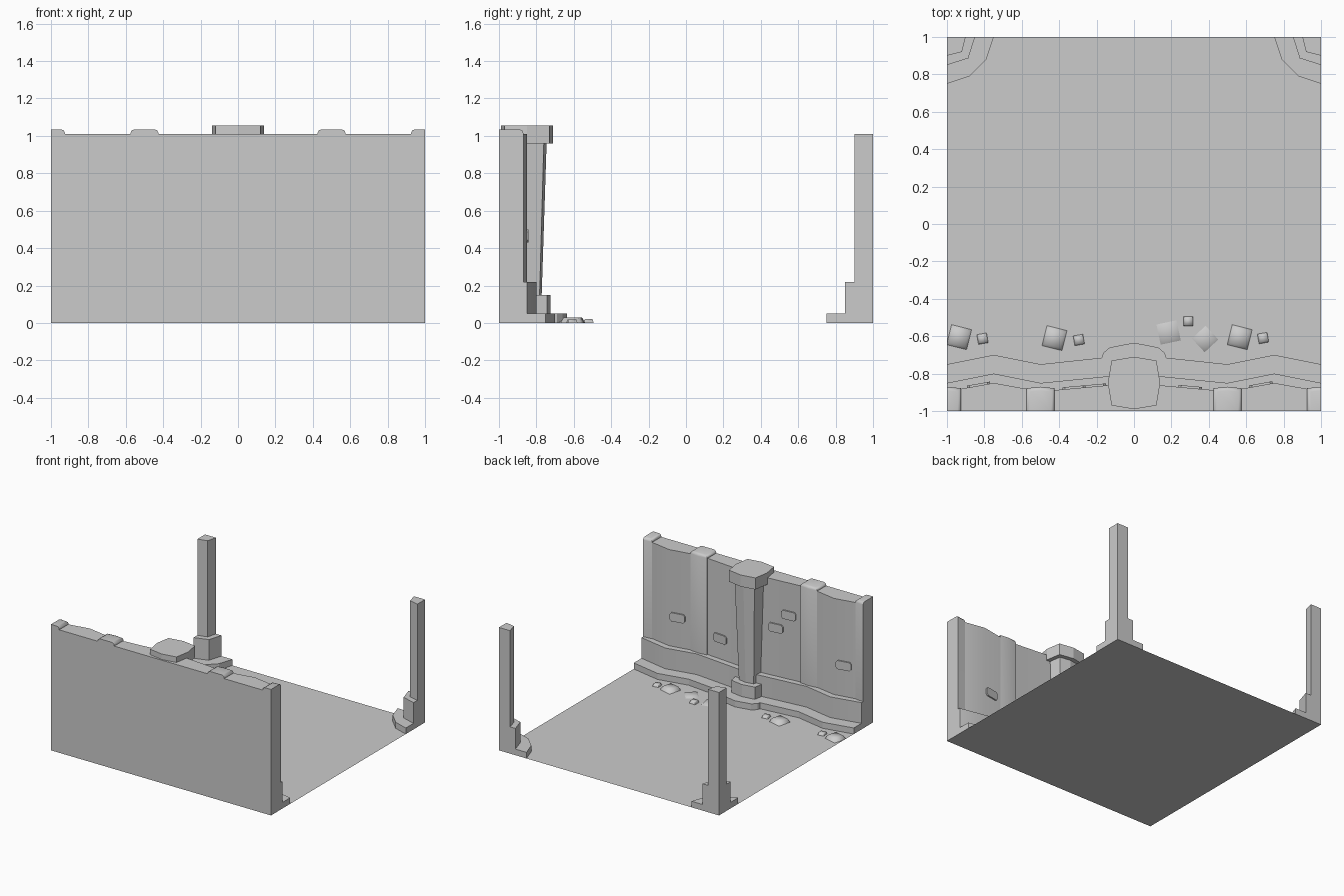
import bpy, bmesh, math
from mathutils import Vector

if "Cube" in bpy.data.objects:
    bpy.data.objects.remove(bpy.data.objects["Cube"])


def finish(name, bm, smooth=None):
    bmesh.ops.recalc_face_normals(bm, faces=bm.faces)
    me = bpy.data.meshes.new(name)
    bm.to_mesh(me)
    bm.free()
    ob = bpy.data.objects.new(name, me)
    bpy.context.collection.objects.link(ob)
    if smooth:
        bpy.ops.object.select_all(action='DESELECT')
        ob.select_set(True)
        bpy.context.view_layer.objects.active = ob
        bpy.ops.object.shade_smooth_by_angle(angle=math.radians(smooth))
    return ob


def prism(name, plan, z0, z1, s0=1, s1=1, centre=(0, 0), smooth=None, bevel=0):
    """Plan outline extruded from z0 to z1, with a scale at each end."""
    bm = bmesh.new()
    cx, cy = centre
    lo, hi = [[bm.verts.new((cx + x * s, cy + y * s, z)) for x, y in plan]
              for s, z in ((s0, z0), (s1, z1))]
    bm.faces.new(lo)
    bm.faces.new(hi)
    n = len(plan)
    for i in range(n):
        j = (i + 1) % n
        bm.faces.new((lo[i], lo[j], hi[j], hi[i]))
    if bevel:
        def outer(e):
            a, b = (v.co for v in e.verts)
            return (a.y < -.999 and b.y < -.999) or (abs(a.x) > .999 and abs(b.x) > .999)
        edges = [e for e in bm.edges
                 if all(v.co.z > z1 - 1e-4 for v in e.verts) and not outer(e)]
        bmesh.ops.bevel(bm, geom=edges, offset=bevel, segments=2, profile=.5, affect='EDGES')
    return finish(name, bm, smooth)


def wall_plan(half):
    """Mirror the front line in x and close it along the back."""
    left = [(-x, y) for x, y in reversed(half) if x > 0]
    return [(-1, -1)] + left + half + [(1, -1)]


# floor
prism_floor = bmesh.new()
bmesh.ops.create_grid(prism_floor, x_segments=1, y_segments=1, size=1)
finish("floor", prism_floor)

# stepped wall
prism("wall_plinth", wall_plan([(0, -.635), (.13, -.66), (.165, -.69), (.172, -.715),
      (.5, -.75), (.75, -.70), (1, -.75)]), 0, .05)
prism("wall_skirting", wall_plan([(0, -.80), (.5, -.85), (.75, -.80), (1, -.85)]),
      0, .22, smooth=30)
FRONT = [(0, -.85), (.5, -.895), (.75, -.85), (1, -.895)]
prism("wall_panel", wall_plan(FRONT), 0, 1.01, smooth=30)

# pilasters, whole ones inside and half ones at the wall ends
for c in (-.5, .5):
    prism("pilaster", [(c - .075, -1), (c - .075, -.878), (c, -.87), (c + .075, -.878),
          (c + .075, -1)], .2, 1.035, smooth=50, bevel=.02)
for s in (-1, 1):
    prism("end_pilaster", [(s, -1), (s, -.87), (s * .925, -.878), (s * .925, -1)],
          .2, 1.035, smooth=50, bevel=.02)

# central pillar
OCT = [(0, .14), (.12, .12), (.14, 0), (.12, -.12), (0, -.14),
       (-.12, -.12), (-.14, 0), (-.12, .12)]
C = (0, -.85)
prism("pillar_foot", OCT, 0, .15, .9, .9, C)
prism("pillar_shaft", OCT, .15, .97, .56, .75, C)
prism("pillar_cap", OCT, .96, 1.055, 1, 1, C)

# corner columns
for s in (-1, 1):
    for name, r, k, z in (("corner_shaft", .1, .8, 1.01), ("corner_foot", .15, .76, .22)):
        prism(name, [(s, 1), (s, 1 - r), (s * (1 - r * k), 1 - r * k), (s * (1 - r), 1)], 0, z)
    prism("corner_plinth", [(s, 1), (s, .75), (s * .88, .79), (s * .79, .88), (s * .75, 1)], 0, .05)


def wall_y(x):
    x = abs(x)
    for (x0, y0), (x1, y1) in zip(FRONT, FRONT[1:]):
        if x <= x1:
            return y0 + (y1 - y0) * (x - x0) / (x1 - x0)


# raised bricks following the wall angle
for x, z in ((.68, .465), (.30, .39), (-.32, .745), (-.21, .617), (-.83, .475)):
    bm = bmesh.new()
    bmesh.ops.create_cube(bm, size=1)
    bmesh.ops.scale(bm, vec=(.125, .03, .07), verts=bm.verts)
    edges = [e for e in bm.edges if abs(e.verts[0].co.y - e.verts[1].co.y) > .01]
    bmesh.ops.bevel(bm, geom=edges, offset=.014, segments=1, affect='EDGES')
    ob = finish("brick", bm)
    ob.location = (x, wall_y(x) - .004, z)
    ob.rotation_euler.z = math.atan2(wall_y(x + .01) - wall_y(x - .01), .02)

# loose stones on the floor: x, y, width, height, turn
for x, y, w, h, a in ((-.935, -.605, .11, .028, -14), (-.81, -.613, .053, .018, 10),
                      (-.425, -.61, .11, .028, -14), (-.295, -.62, .053, .018, 10),
                      (.185, -.58, .11, .012, 12), (.29, -.52, .053, .022, 0),
                      (.38, -.615, .10, .012, 43),
                      (.565, -.605, .11, .028, -14), (.69, -.61, .053, .018, 10)):
    pts = [(w * .707 * math.cos(math.radians(a + 45 + 90 * i)),
            w * .707 * math.sin(math.radians(a + 45 + 90 * i))) for i in range(4)]
    prism("stone", pts, 0, h, 1, .75, (x, y), smooth=80)
